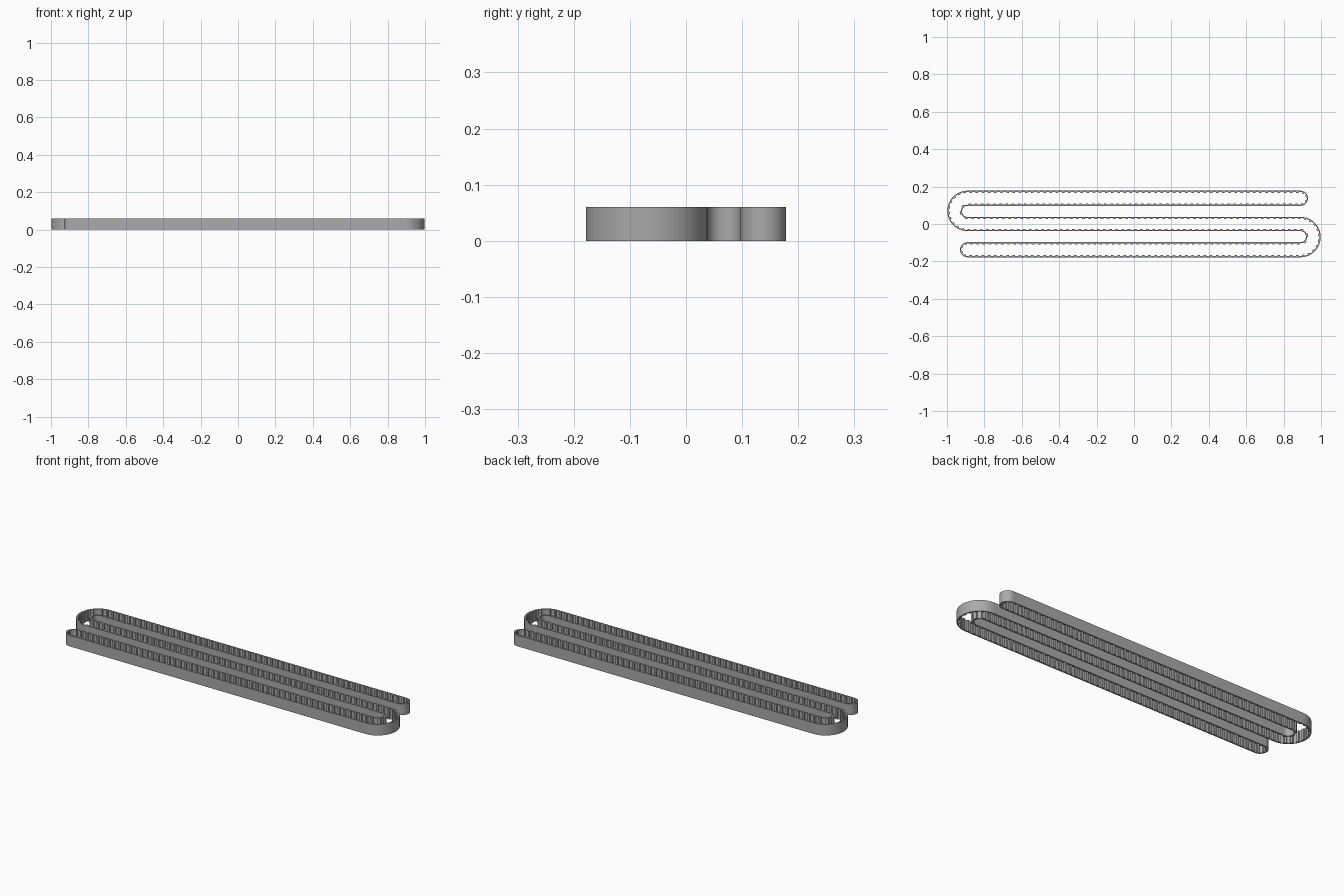
import bpy, bmesh, math
from mathutils import Vector

cube = bpy.data.objects.get("Cube")
if cube:
    bpy.data.objects.remove(cube)

HEIGHT = 0.06
STRAIGHT = 1.78
BODY, TOOTH = 0.006, 0.0065      # backing thickness and tooth depth
PITCH = 0.033
BENDS = (0.108, -0.0295, 0.0405) * 2   # positive turns left, negative turns right

# Serpentine loop: a straight run followed by a half turn, repeated
lengths = [l for r in BENDS for l in (STRAIGHT, math.pi * abs(r))]
total = sum(lengths)


def belt_point(s):
    """Point on the outer face and the inward normal at arc length s."""
    pos, ang = Vector((-STRAIGHT / 2, -0.178)), 0.0
    for r in BENDS:
        fwd = Vector((math.cos(ang), math.sin(ang)))
        left = Vector((-fwd.y, fwd.x))
        if s <= STRAIGHT:
            return pos + fwd * s, left
        s -= STRAIGHT
        pos = pos + fwd * STRAIGHT
        arc = math.pi * abs(r)
        if s <= arc:
            a = ang + s / r
            n = Vector((-math.sin(a), math.cos(a)))
            return pos + left * r - n * r, n
        s -= arc
        pos = pos + left * 2 * r
        ang += math.copysign(math.pi, r)
    return pos, Vector((0, 1))


# Sample positions: trapezoid tooth profile repeated round the loop
teeth = round(total / PITCH)
step = total / teeth
tooth_profile = ((0.0, 0), (0.12, 0), (0.25, 0), (0.32, 1),
                 (0.5, 1), (0.68, 1), (0.75, 0), (0.88, 0))

bm = bmesh.new()
rings = []
for i in range(teeth):
    for t, up in tooth_profile:
        p, n = belt_point((i + t) * step)
        q = p + n * (BODY + TOOTH * up)
        rings.append([bm.verts.new((v.x, v.y, z)) for v, z in
                      ((p, 0), (p, HEIGHT), (q, HEIGHT), (q, 0))])
for a, b in zip(rings, rings[1:] + rings[:1]):
    for k in range(4):
        m = (k + 1) % 4
        bm.faces.new((a[k], b[k], b[m], a[m]))
bmesh.ops.recalc_face_normals(bm, faces=bm.faces)

mesh = bpy.data.meshes.new("toothed_belt")
bm.to_mesh(mesh)
bm.free()
belt = bpy.data.objects.new("toothed_belt", mesh)
bpy.context.collection.objects.link(belt)

# Single grey rubber colour
grey = bpy.data.materials.new("grey_rubber")
grey.use_nodes = True
colour = (0.4, 0.4, 0.4, 1)
grey.diffuse_color = colour
grey.node_tree.nodes["Principled BSDF"].inputs["Base Color"].default_value = colour
mesh.materials.append(grey)

bpy.context.view_layer.objects.active = belt
belt.select_set(True)
bpy.ops.object.shade_smooth_by_angle(angle=math.radians(30))
